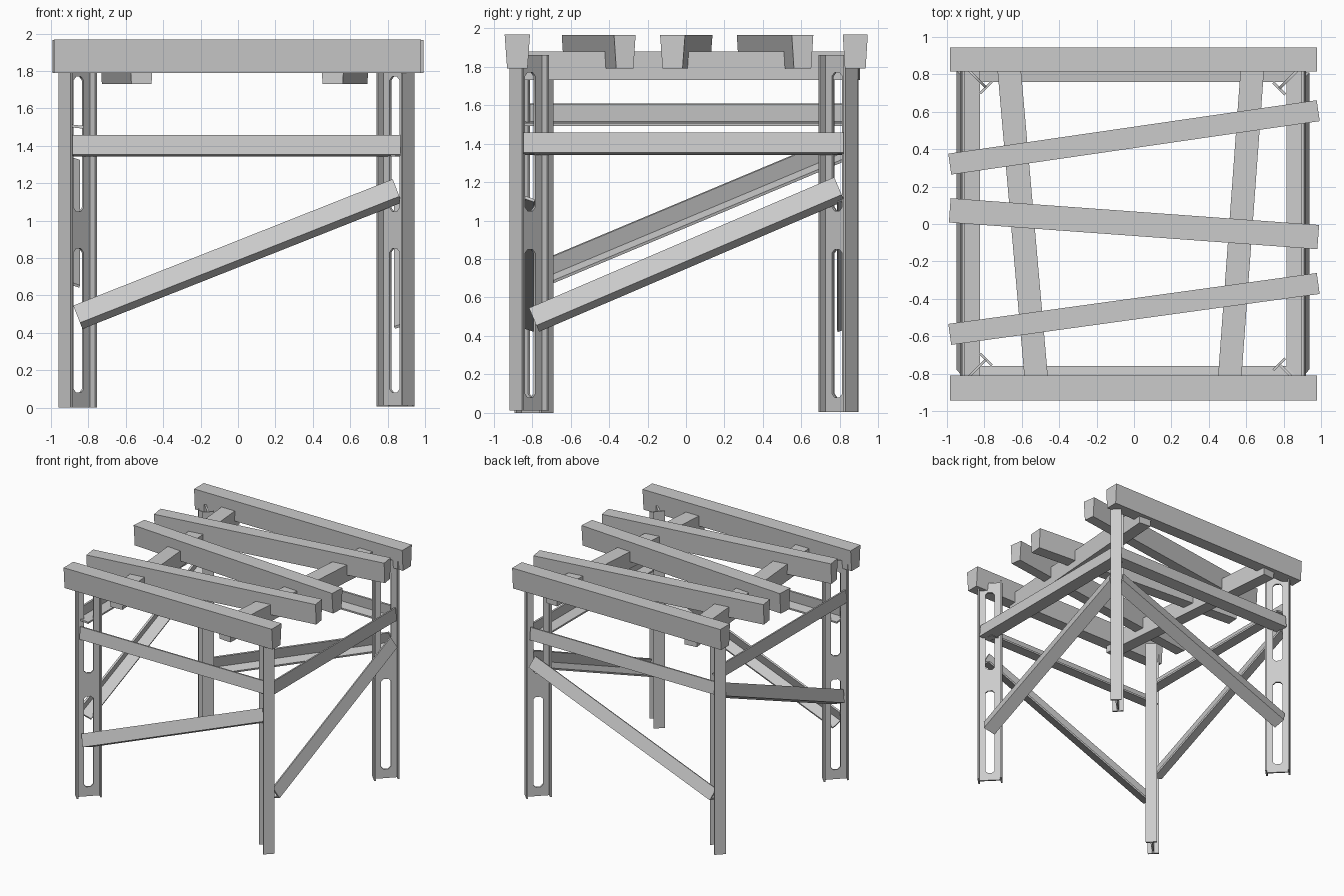
import bpy
import bmesh
from math import radians, sin, cos
from mathutils import Vector, Matrix

cube = bpy.data.objects.get("Cube")
if cube:
    bpy.data.objects.remove(cube, do_unlink=True)

# One plain grey for the whole frame
grey = bpy.data.materials.new("plain grey")
grey.use_nodes = True
grey.diffuse_color = (0.6, 0.6, 0.6, 1)
grey.node_tree.nodes["Principled BSDF"].inputs["Base Color"].default_value = (0.6, 0.6, 0.6, 1)

UP = Vector((0, 0, 1))


def add_object(name, mesh):
    mesh.materials.clear()
    mesh.materials.append(grey)
    obj = bpy.data.objects.new(name, mesh)
    bpy.context.collection.objects.link(obj)
    return obj


def prism(name, start, end, side, up, profile):
    """Sweep a (side, up) profile straight from start to end."""
    bm = bmesh.new()
    rings = [[bm.verts.new(Vector(p) + side * u + up * v) for u, v in profile]
             for p in (start, end)]
    bm.faces.new(rings[0])
    bm.faces.new(rings[1])
    n = len(profile)
    for i in range(n):
        j = (i + 1) % n
        bm.faces.new((rings[0][i], rings[0][j], rings[1][j], rings[1][i]))
    bmesh.ops.recalc_face_normals(bm, faces=bm.faces)
    mesh = bpy.data.meshes.new(name)
    bm.to_mesh(mesh)
    bm.free()
    return add_object(name, mesh)


def timber(name, start, end, z_low, z_high, top, bottom):
    """Level timber, narrower along its underside."""
    a, b = Vector((*start, 0)), Vector((*end, 0))
    side = UP.cross((b - a).normalized())
    profile = [(-bottom / 2, z_low), (bottom / 2, z_low), (top / 2, z_high), (-top / 2, z_high)]
    prism(name, a, b, side, UP, profile)


def angle_iron(name, start, end, inward, roll, leg=0.105, t=0.015):
    """L-section bar: upright leg outside, lip along the bottom pointing inward."""
    a, b = Vector(start), Vector(end)
    axis = (b - a).normalized()
    n = Vector(inward)
    v = n.cross(axis)
    if v.z < 0:
        v = -v
    r = radians(roll)
    side, up = n * cos(r) - v * sin(r), v * cos(r) + n * sin(r)
    h = leg / 2
    profile = [(0, -h), (leg, -h), (leg, t - h), (t, t - h), (t, h), (0, h)]
    prism(name, a, b, side, up, profile)


def slot_outline(half, low, high, cut):
    """Rectangle with clipped corners."""
    c = half - cut
    return [(-c, low), (c, low), (half, low + cut), (half, high - cut),
            (c, high), (-c, high), (-half, high - cut), (-half, low + cut)]


def slotted_web(name, centre, direction, low, high, half):
    """Flat plate with two long slots, standing along a diagonal."""
    curve = bpy.data.curves.new(name, "CURVE")
    curve.dimensions = "2D"
    curve.fill_mode = "BOTH"
    curve.extrude = 0.007
    outlines = [[(-half, low), (half, low), (half, high), (-half, high)],
                slot_outline(0.038, 0.08, 0.85, 0.02),
                slot_outline(0.038, 1.05, 1.77, 0.02)]
    for points in outlines:
        spline = curve.splines.new("POLY")
        spline.points.add(len(points) - 1)
        spline.use_cyclic_u = True
        for point, (u, v) in zip(spline.points, points):
            point.co = (u, v, 0, 1)
    temp = bpy.data.objects.new(name + "_outline", curve)
    bpy.context.collection.objects.link(temp)
    graph = bpy.context.evaluated_depsgraph_get()
    mesh = bpy.data.meshes.new_from_object(temp.evaluated_get(graph))
    bpy.data.objects.remove(temp, do_unlink=True)
    frame = Matrix((direction, UP, direction.cross(UP))).transposed().to_4x4()
    mesh.transform(Matrix.Translation(centre) @ frame)
    add_object(name, mesh)


# Corner posts: I-beams with their webs on the diagonals
posts = {"front_right": (-0.857, -0.79, 0.0), "front_left": (0.842, -0.815, 0.012),
         "back_right": (-0.857, 0.795, 0.005), "back_left": (0.842, 0.79, 0.005)}
for label, (x, y, base) in posts.items():
    out = Vector((1 if x > 0 else -1, 1 if y > 0 else -1, 0)).normalized()
    across = UP.cross(out)
    centre = Vector((x, y, 0))
    slotted_web("post_web_" + label, centre, out, base, 1.86, 0.09)
    for part, offset in (("outer", 0.0925), ("inner", -0.0925)):
        p = centre + out * offset
        prism("post_" + part + "_flange_" + label, p + UP * base, p + UP * 1.86, across, out,
              [(-0.045, -0.007), (0.045, -0.007), (0.045, 0.007), (-0.045, 0.007)])

# Horizontal rails between the posts
angle_iron("front_rail", (-0.89, -0.86, 1.405), (0.868, -0.86, 1.405), (0, 1, 0), 6)
angle_iron("back_rail", (-0.89, 0.86, 1.405), (0.868, 0.86, 1.405), (0, -1, 0), 6)
angle_iron("left_rail", (0.915, -0.855, 1.405), (0.915, 0.825, 1.405), (-1, 0, 0), 6)
angle_iron("right_rail", (-0.925, -0.84, 1.555), (-0.925, 0.825, 1.555), (1, 0, 0), 6)

# Sloping braces
angle_iron("front_brace", (-0.863, -0.87, 0.5), (0.845, -0.87, 1.176), (0, 1, 0), 20)
angle_iron("back_brace", (-0.863, 0.87, 0.5), (0.845, 0.87, 1.176), (0, -1, 0), 20)
angle_iron("left_brace", (0.92, -0.797, 0.5), (0.92, 0.79, 1.18), (-1, 0, 0), 20)
angle_iron("right_brace", (-0.93, -0.8, 0.72), (-0.93, 0.8, 1.39), (1, 0, 0), 20)

# Cross bearers under the top timbers
timber("right_bearer", (-0.674, 0.9), (-0.516, -0.9), 1.73, 1.88, 0.125, 0.108)
timber("left_bearer", (0.638, 0.9), (0.506, -0.9), 1.73, 1.88, 0.125, 0.108)

# Edge timbers and the three crooked slats on top
timber("front_beam", (-0.985, -0.877), (0.978, -0.877), 1.79, 1.968, 0.132, 0.106)
timber("back_beam", (-0.985, 0.88), (0.978, 0.88), 1.79, 1.968, 0.13, 0.108)
slats = {"front_slat": (-0.59, -0.318), "middle_slat": (0.073, -0.07), "back_slat": (0.32, 0.606)}
for name, (y_right, y_left) in slats.items():
    width = 0.13 if name == "middle_slat" else 0.113
    timber(name, (-0.985, y_right), (0.985, y_left), 1.79, 1.965, width, width * 0.8)
